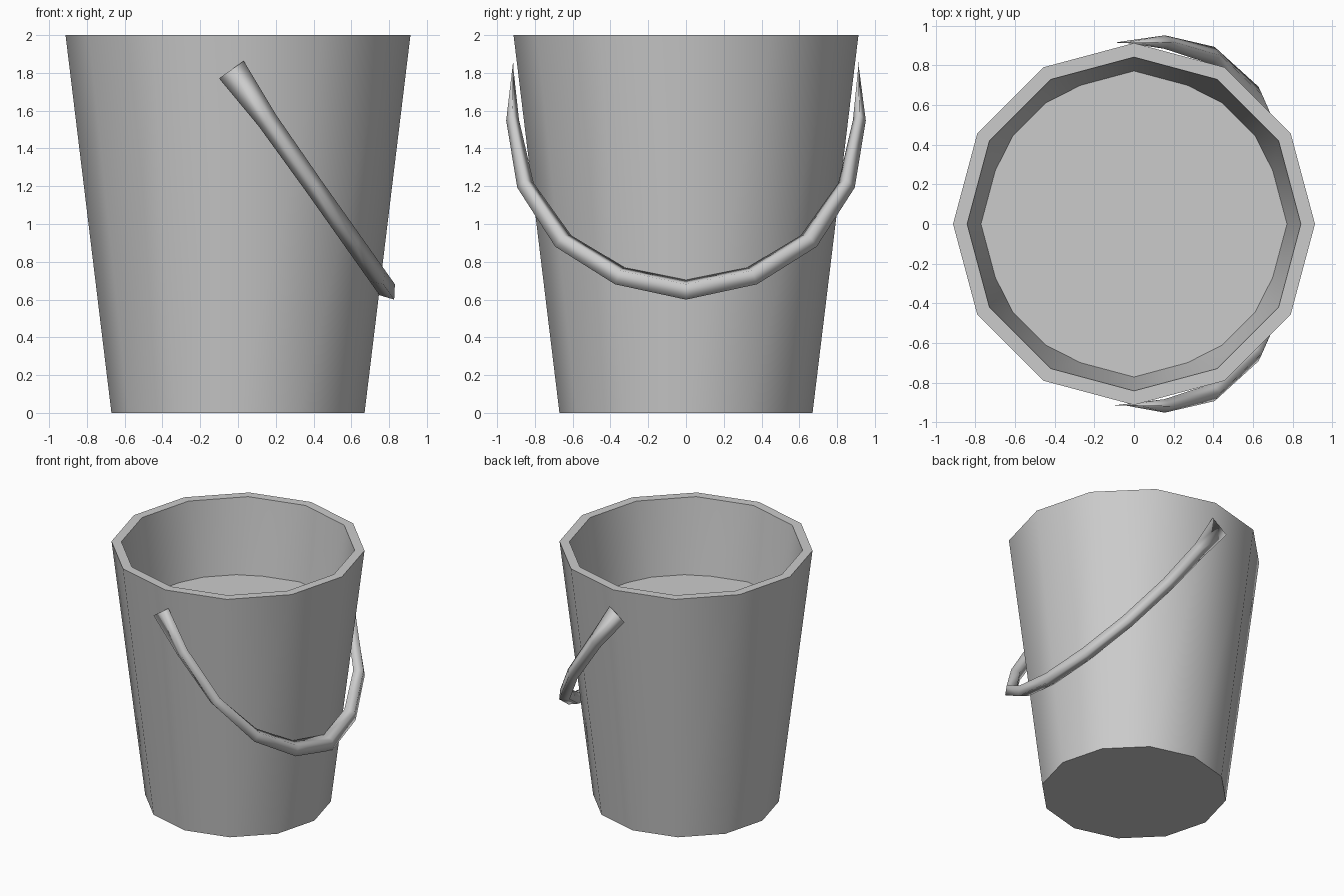
import bpy, bmesh
from math import cos, sin, pi, radians
from mathutils import Vector

cube = bpy.data.objects.get("Cube")
if cube:
    bpy.data.objects.remove(cube, do_unlink=True)

SIDES = 12

# Plain grey metal
grey = bpy.data.materials.new("plain_grey")
grey.use_nodes = True
grey.diffuse_color = (0.6, 0.6, 0.6, 1)
grey.node_tree.nodes["Principled BSDF"].inputs["Base Color"].default_value = (0.6, 0.6, 0.6, 1)


def finish(bm, name, angle):
    """Turn a bmesh into a smooth shaded object with sharp edges above angle."""
    bmesh.ops.recalc_face_normals(bm, faces=bm.faces)
    mesh = bpy.data.meshes.new(name)
    bm.to_mesh(mesh)
    bm.free()
    mesh.materials.append(grey)
    obj = bpy.data.objects.new(name, mesh)
    bpy.context.collection.objects.link(obj)
    bpy.ops.object.select_all(action='DESELECT')
    obj.select_set(True)
    bpy.context.view_layer.objects.active = obj
    bpy.ops.object.shade_smooth_by_angle(angle=radians(angle))
    return obj


def ring(radius, z):
    return [Vector((radius * cos(2 * pi * k / SIDES), radius * sin(2 * pi * k / SIDES), z))
            for k in range(SIDES)]


# Bucket: tapered outer wall, flat rim, inner wall and a high inner floor
bm = bmesh.new()
base, top, lip = ([bm.verts.new(p) for p in ring(r, z)]
                  for r, z in ((0.67, 0), (0.913, 2), (0.842, 2)))

# Inner floor outline: corners between the main axes are cut off
floor_pts = ring(0.772, 1.42)
groups = []
for k, p in enumerate(floor_pts):
    before, after = floor_pts[k - 1], floor_pts[(k + 1) % SIDES]
    if k % 3 == 0:
        cut = [p]
    else:
        a, b = (0.3, 0.2) if k % 3 == 1 else (0.2, 0.3)
        cut = [p.lerp(before, a), p.lerp(after, b)]
    groups.append([bm.verts.new(c) for c in cut])

for k in range(SIDES):
    n = (k + 1) % SIDES
    bm.faces.new((base[k], base[n], top[n], top[k]))
    bm.faces.new((top[k], top[n], lip[n], lip[k]))
    bm.faces.new((lip[k], lip[n], groups[n][0], groups[k][-1]))
    if len(groups[k]) == 2:
        bm.faces.new((lip[k], groups[k][1], groups[k][0]))
bm.faces.new(base)
bm.faces.new([v for g in groups for v in g])
finish(bm, "bucket", 40)

# Handle: four-sided bar bent in a tilted plane, flattened at its ends
# (y, z, half width across the plane, half thickness in the plane)
half = [(0.915, 1.817, 0.08, 0.002), (0.918, 1.55, 0.055, 0.034),
        (0.85, 1.205, 0.05, 0.046), (0.65, 0.91, 0.05, 0.056),
        (0.35, 0.725, 0.05, 0.06)]
stations = half + [(0, 0.652, 0.05, 0.064)] + [(-y, z, w, t) for y, z, w, t in reversed(half)]
across = Vector((0.816, 0, 0.578))
points = [Vector((-0.035 + (1.817 - z) * 0.708, y, z)) for y, z, w, t in stations]

bm = bmesh.new()
rings = []
for i, (y, z, w, t) in enumerate(stations):
    ahead = points[min(i + 1, len(points) - 1)] - points[i]
    behind = points[i] - points[max(i - 1, 0)]
    radial = (ahead.normalized() + behind.normalized()).cross(across).normalized()
    offsets = (across * w, radial * t, -across * w, -radial * t)
    rings.append([bm.verts.new(points[i] + o) for o in offsets])
for a, b in zip(rings, rings[1:]):
    for j in range(4):
        m = (j + 1) % 4
        bm.faces.new((a[j], a[m], b[m], b[j]))
bm.faces.new(rings[0])
bm.faces.new(rings[-1])
finish(bm, "handle", 120)
